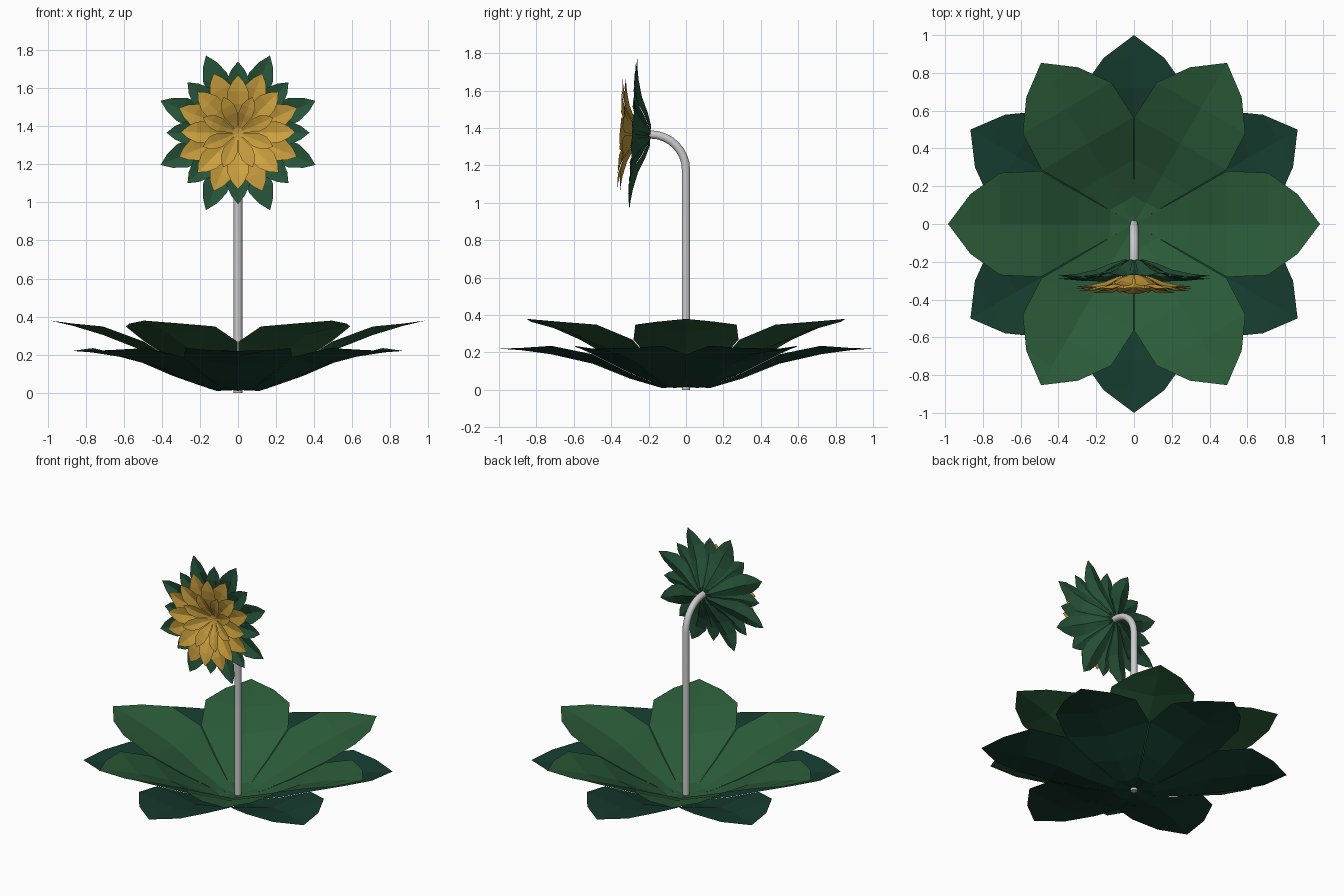
import bpy, bmesh, math
from mathutils import Matrix, Vector

if "Cube" in bpy.data.objects:
    bpy.data.objects.remove(bpy.data.objects["Cube"])


def material(name, rgb):
    m = bpy.data.materials.new(name)
    m.diffuse_color = (*rgb, 1)
    m.use_nodes = True
    m.node_tree.nodes["Principled BSDF"].inputs["Base Color"].default_value = m.diffuse_color
    return m


leaf_light = material("leaf_light", (0.024, 0.105, 0.04))
leaf_dark = material("leaf_dark", (0.008, 0.045, 0.028))
sepal_green = material("sepal_green", (0.02, 0.09, 0.042))
gold = material("gold", (0.62, 0.37, 0.05))
gold_deep = material("gold_deep", (0.55, 0.32, 0.045))

# Leaf profile: distance out, half width, midrib height, edge lift
LEAF = [(0.13, 0.075, 0.01, 0.012), (0.30, 0.17, 0.06, 0.03),
        (0.50, 0.285, 0.14, 0.05), (0.72, 0.275, 0.19, 0.045),
        (0.88, 0.16, 0.212, 0.012)]


def tier(name, mat, count, start, length, width=1.0, rise=0.0, lift=1.0, base=Matrix()):
    """Ring of creased leaves; rise tips every leaf upwards."""
    bm = bmesh.new()
    for i in range(count):
        turn = base @ Matrix.Rotation(math.radians(start) + math.tau * i / count, 4, 'Z')

        def v(r, w, z):
            return bm.verts.new(turn @ Vector((r, w, z + rise * r)) if length == 1
                                else turn @ (Vector((r, w, z + rise * r)) * length))
        root, tip = v(0, 0, 0.015), v(1, 0, 0.22)
        mid = [v(r, 0, z) for r, w, z, e in LEAF]
        for s in (1, -1):
            edge = [v(r, s * w * width, z + e * lift) for r, w, z, e in LEAF]
            faces = [(root, mid[0], edge[0]), (mid[-1], tip, edge[-1])]
            faces += [(mid[k], mid[k + 1], edge[k + 1], edge[k]) for k in range(len(LEAF) - 1)]
            for f in faces:
                bm.faces.new(f if s == 1 else f[::-1])
    me = bpy.data.meshes.new(name)
    bm.to_mesh(me)
    bm.free()
    me.materials.append(mat)
    ob = bpy.data.objects.new(name, me)
    bpy.context.collection.objects.link(ob)
    return ob


# Ground leaves
tier("lower_leaves", leaf_dark, 6, 30, 1.0)
tier("upper_leaves", leaf_light, 6, 0, 0.985, rise=0.165)

# Stem with a bent top
curve = bpy.data.curves.new("stem", 'CURVE')
curve.dimensions = '3D'
curve.bevel_depth = 0.023
curve.bevel_resolution = 3
curve.use_fill_caps = True
path = [(0, 0, 0), (0, 0, 0.6)]
for k in range(9):
    a = math.pi / 2 * k / 8
    path.append((0, -0.19 + 0.19 * math.cos(a), 1.175 + 0.19 * math.sin(a)))
path.append((0, -0.21, 1.365))
spline = curve.splines.new('POLY')
spline.points.add(len(path) - 1)
for p, co in zip(spline.points, path):
    p.co = (*co, 1)
stem = bpy.data.objects.new("stem", curve)
bpy.context.collection.objects.link(stem)


# Flower head facing forward, tilted slightly up
def head(depth):
    return (Matrix.Translation((0, -0.185, 1.36)) @ Matrix.Rotation(math.radians(87), 4, 'X')
            @ Matrix.Translation((0, 0, depth)))


tier("outer_sepals", sepal_green, 8, 22.5, 0.44, 0.55, 0.0, 1.2, head(0))
tier("inner_sepals", sepal_green, 8, 0, 0.375, 0.6, 0.04, 1.2, head(0.006))
tier("outer_petals", gold_deep, 8, 22.5, 0.335, 0.66, 0.0, 1.0, head(0.078))
tier("middle_petals", gold, 8, 0, 0.30, 0.66, 0.08, 1.0, head(0.08))
tier("inner_petals", gold_deep, 8, 22.5, 0.20, 0.66, 0.2, 1.0, head(0.084))
